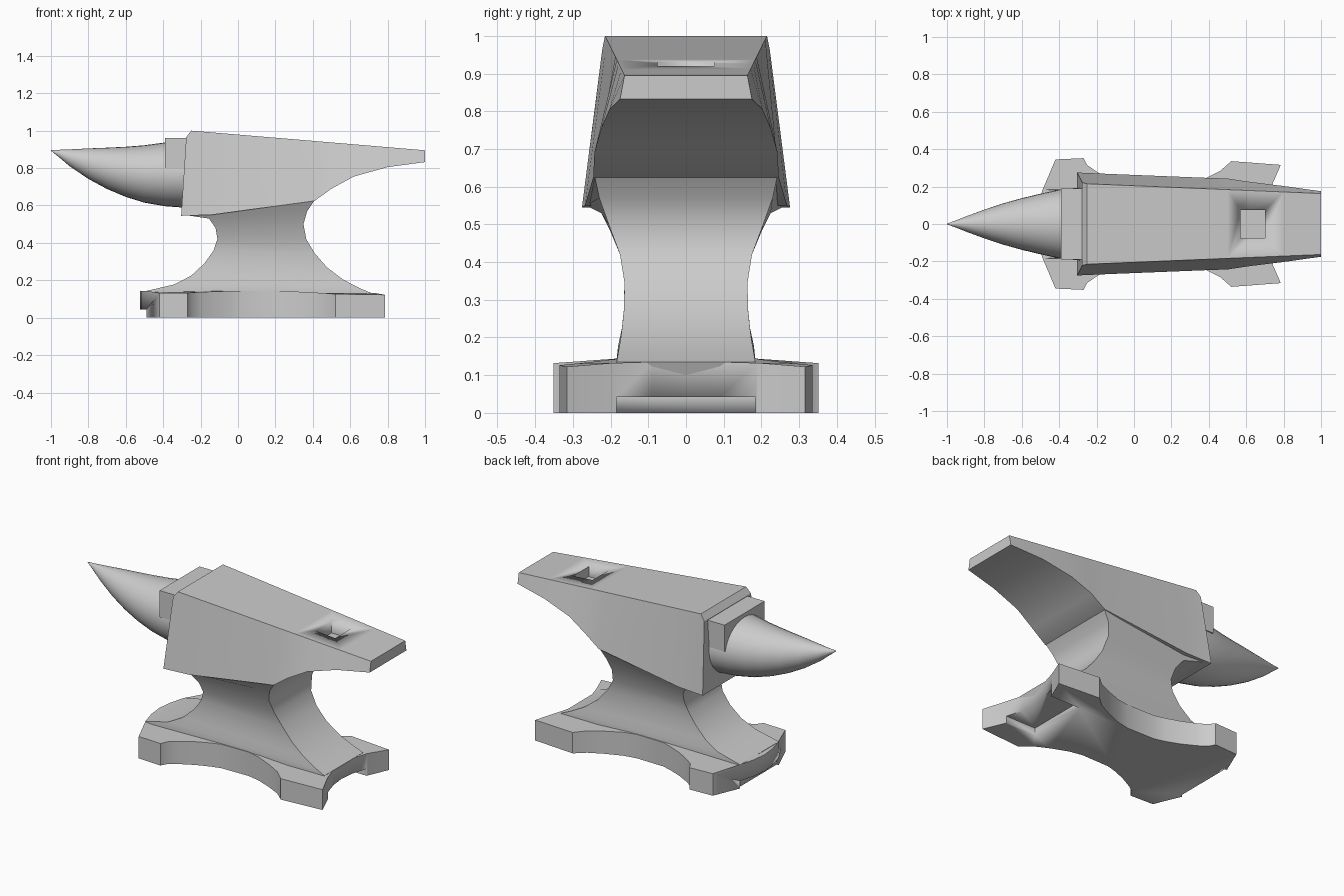
import bpy, bmesh, math

if "Cube" in bpy.data.objects:
    bpy.data.objects.remove(bpy.data.objects["Cube"])


def finish(name, bm, angle=32):
    """Turn a bmesh into a named object, smooth except at sharp edges."""
    bmesh.ops.recalc_face_normals(bm, faces=bm.faces)
    mesh = bpy.data.meshes.new(name)
    bm.to_mesh(mesh)
    bm.free()
    ob = bpy.data.objects.new(name, mesh)
    bpy.context.collection.objects.link(ob)
    bpy.ops.object.select_all(action='DESELECT')
    ob.select_set(True)
    bpy.context.view_layer.objects.active = ob
    bpy.ops.object.shade_smooth_by_angle(angle=math.radians(angle))
    return ob


def loft(name, rings):
    """Skin a list of equally sized closed rings and cap both ends."""
    bm = bmesh.new()
    rows = [[bm.verts.new(p) for p in ring] for ring in rings]
    n = len(rows[0])
    for a, b in zip(rows, rows[1:]):
        for i in range(n):
            j = (i + 1) % n
            bm.faces.new((a[i], a[j], b[j], b[i]))
    bm.faces.new(rows[0])
    bm.faces.new(rows[-1])
    return finish(name, bm)


def box(name, x0, x1, y, z0, z1):
    """Box symmetric in y."""
    return loft(name, [[(x, y, z0), (x, -y, z0), (x, -y, z1), (x, y, z1)]
                       for x in (x0, x1)])


def cut(target, cutter):
    cutter.hide_render = True
    mod = target.modifiers.new("cut", 'BOOLEAN')
    mod.operation = 'DIFFERENCE'
    mod.solver = 'EXACT'
    mod.object = cutter
    bpy.ops.object.select_all(action='DESELECT')
    target.select_set(True)
    bpy.context.view_layer.objects.active = target
    bpy.ops.object.modifier_apply(modifier=mod.name)
    bpy.data.objects.remove(cutter, do_unlink=True)


# Upper body: sloping face on top, curved heel underneath
def face_point(x):
    t = (x + 0.25) / 1.25
    return (x, 0.215 - 0.052 * t, 1.0 - 0.105 * t)


lower = [(-0.30, 0.275, 0.545), (-0.14, 0.268, 0.55), (0.41, 0.246, 0.625),
         (0.50, 0.243, 0.69), (0.62, 0.225, 0.755), (0.80, 0.203, 0.805),
         (1.0, 0.175, 0.832)]
pairs = [((-0.277, 0.222, 0.965), (-0.304, 0.276, 0.545))]
pairs += [(face_point(max(p[0], -0.25)), p) for p in lower]
body = loft("anvil_body", [
    [(t[0], t[1], t[2]), (b[0], b[1], b[2]), (b[0], -b[1], b[2]), (t[0], -t[1], t[2])]
    for t, b in pairs])

# Square tool hole in the face
cut(body, box("hole_cutter", 0.57, 0.70, 0.075, 0.86, 1.1))

# Waist: rows of left x, z, half width, then right x, z, half width
waist_rows = [
    (-0.29, 0.550, 0.265, 0.410, 0.630, 0.243),
    (-0.155, 0.530, 0.225, 0.370, 0.570, 0.230),
    (-0.12, 0.480, 0.200, 0.350, 0.500, 0.205),
    (-0.11, 0.420, 0.175, 0.365, 0.420, 0.175),
    (-0.13, 0.360, 0.163, 0.410, 0.345, 0.163),
    (-0.18, 0.290, 0.163, 0.475, 0.270, 0.165),
    (-0.25, 0.225, 0.170, 0.560, 0.205, 0.172),
    (-0.34, 0.178, 0.180, 0.650, 0.158, 0.180),
    (-0.49, 0.143, 0.184, 0.705, 0.135, 0.184),
    (-0.49, 0.100, 0.184, 0.690, 0.100, 0.184)]
loft("waist", [[(xl, yl, zl), (xl, -yl, zl), (xr, -yr, zr), (xr, yr, zr)]
               for xl, zl, yl, xr, zr, yr in waist_rows])

# Base: half outline mirrored in y, top falling slightly to the corners
half = [(-0.525, 0), (-0.515, 0.09), (-0.49, 0.18), (-0.42, 0.345), (-0.27, 0.352),
        (-0.25, 0.315), (-0.20, 0.28), (-0.12, 0.238), (-0.04, 0.207), (0.02, 0.19),
        (0.20, 0.187), (0.28, 0.203), (0.38, 0.243), (0.46, 0.283), (0.52, 0.336),
        (0.785, 0.316), (0.73, 0.19), (0.70, 0.09), (0.69, 0)]
outline = half + [(x, -y) for x, y in half[-2:0:-1]]


def base_top(x, y):
    return (0.144 - 0.012 * max(0, (abs(y) - 0.185) / 0.165)
            - 0.012 * max(0, (x - 0.2) / 0.585))


base = loft("base", [[(x, y, 0) for x, y in outline],
                     [(x, y, base_top(x, y)) for x, y in outline]])
# Shallow notches under both ends of the base
cut(base, box("notch_cutter", 0.53, 0.9, 0.185, -0.1, 0.042))
cut(base, box("notch_cutter", -0.7, -0.475, 0.185, -0.1, 0.045))

# Step block between face and horn
box("step_block", -0.39, -0.26, 0.19, 0.80, 0.96)

# Horn: x, top z, bottom z, half width
horn_rows = [(-1.0, 0.897, 0.893, 0.002), (-0.95, 0.898, 0.852, 0.020),
             (-0.90, 0.900, 0.810, 0.040), (-0.80, 0.905, 0.742, 0.077),
             (-0.70, 0.909, 0.688, 0.110), (-0.60, 0.914, 0.646, 0.138),
             (-0.50, 0.922, 0.615, 0.162), (-0.39, 0.937, 0.596, 0.186),
             (-0.28, 0.942, 0.588, 0.195)]
rings = []
for x, zt, zb, w in horn_rows:
    ring = []
    for k in range(32):
        a = 2 * math.pi * k / 32
        ring.append((x, w * math.cos(a), (zt + zb) / 2 + (zt - zb) / 2 * math.sin(a)))
    rings.append(ring)
loft("horn", rings)
